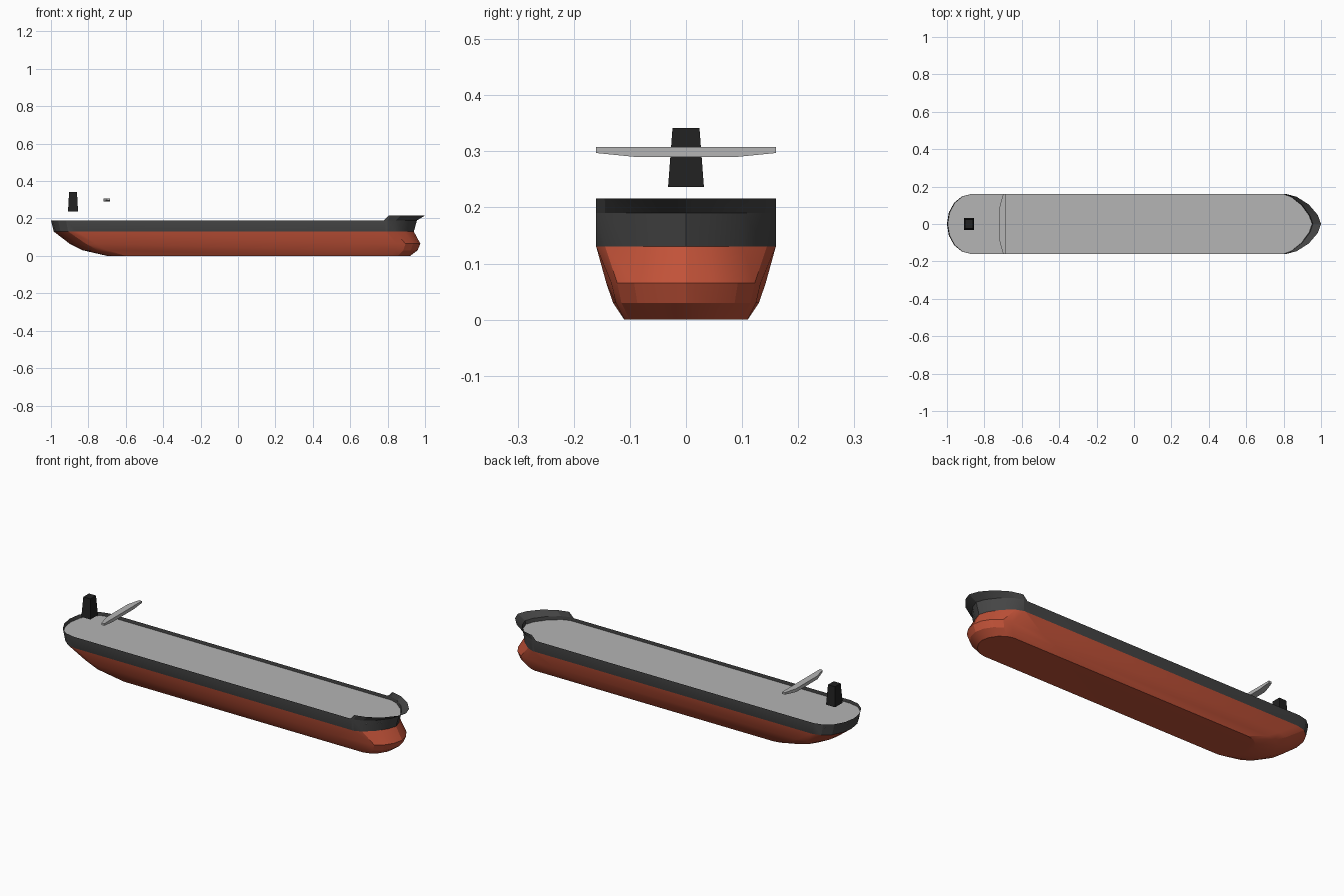
import bpy, bmesh
from math import sin, cos, pi, radians

cube = bpy.data.objects.get("Cube")
if cube:
    bpy.data.objects.remove(cube)


def material(name, r, g, b):
    m = bpy.data.materials.new(name)
    m.use_nodes = True
    m.diffuse_color = (r, g, b, 1)
    m.node_tree.nodes["Principled BSDF"].inputs["Base Color"].default_value = (r, g, b, 1)
    return m


red = material("hull red", 0.54, 0.085, 0.04)
dark = material("charcoal", 0.06, 0.06, 0.06)
grey = material("deck grey", 0.46, 0.46, 0.46)
black = material("funnel black", 0.015, 0.015, 0.015)


def finish(name, bm, mats, smooth=False):
    bmesh.ops.recalc_face_normals(bm, faces=bm.faces[:])
    mesh = bpy.data.meshes.new(name)
    bm.to_mesh(mesh)
    bm.free()
    for m in mats:
        mesh.materials.append(m)
    ob = bpy.data.objects.new(name, mesh)
    bpy.context.collection.objects.link(ob)
    if smooth:
        bpy.ops.object.select_all(action='DESELECT')
        ob.select_set(True)
        bpy.context.view_layer.objects.active = ob
        bpy.ops.object.shade_smooth_by_angle(angle=radians(20))
    return ob


def rounded_end(start, tip, beam, power, steps):
    """Half outline of a rounded end, from the side to the tip."""
    angles = [pi / 2 * i / steps for i in range(steps + 1)]
    return [(start + (tip - start) * max(sin(a), 0) ** (2 / power),
             beam * max(cos(a), 0) ** (2 / power) if i < steps else 0)
            for i, a in enumerate(angles)]


def ring(bm, half, z):
    """Closed outline from a half outline whose ends lie on the centreline."""
    points = half + [(x, -y) for x, y in half[-2:0:-1]]
    return [bm.verts.new((x, y, z)) for x, y in points]


def loft(bm, lower, upper, mat=0):
    n = len(lower)
    for i in range(n):
        j = (i + 1) % n
        bm.faces.new((lower[i], lower[j], upper[j], upper[i])).material_index = mat


def hull_half(stern_tip, stern_end, beam, crease, bow_start, bow_beam, bow_tip, power):
    stern = rounded_end(stern_end, stern_tip, beam, 2, 4)[::-1]
    return stern + [(crease, beam)] + rounded_end(bow_start, bow_tip, bow_beam, power, 4)


# Hull levels: height, then the outline of each waterline
levels = [
    (0.0, hull_half(-0.70, -0.60, 0.11, 0.46, 0.82, 0.11, 0.92, 1.8)),
    (0.03, hull_half(-0.83, -0.70, 0.13, 0.57, 0.84, 0.125, 0.96, 1.9)),
    (0.065, hull_half(-0.90, -0.76, 0.142, 0.68, 0.85, 0.133, 0.975, 1.9)),
    (0.13, hull_half(-0.985, -0.86, 0.16, 0.785, 0.80, 0.16, 0.94, 1.5)),
    (0.19, hull_half(-1.0, -0.87, 0.16, 0.785, 0.80, 0.16, 0.957, 1.5)),
]
bm = bmesh.new()
rings = [ring(bm, half, z) for z, half in levels]
bm.faces.new(rings[0])
for k in range(len(rings) - 1):
    loft(bm, rings[k], rings[k + 1], 1 if levels[k][0] > 0.1 else 0)
finish("hull", bm, [red, dark], True)

# Main deck, set a little below the hull rim
bm = bmesh.new()
deck_half = [tuple(a + (b - a) * 0.7 for a, b in zip(p, q))
             for p, q in zip(levels[3][1], levels[4][1])]
bm.faces.new(ring(bm, deck_half, 0.172))
finish("main_deck", bm, [grey])

# Raised, flared bulwark round the bow
bm = bmesh.new()
low = [(0.78, 0.16)] + rounded_end(0.80, 0.957, 0.16, 1.5, 4)
high = [(0.805, 0.16)] + rounded_end(0.815, 1.0, 0.16, 1.6, 4)
low += [(x, -y) for x, y in low[-2::-1]]
high += [(x, -y) for x, y in high[-2::-1]]
a = [bm.verts.new((x, y, 0.19)) for x, y in low]
b = [bm.verts.new((x, y, 0.216)) for x, y in high]
for i in range(len(a) - 1):
    bm.faces.new((a[i], a[i + 1], b[i + 1], b[i]))
finish("bow_bulwark", bm, [dark], True)

# Bridge wing: a slim beam with tapered ends
bm = bmesh.new()
sections = []
for y, aft, base in ((-0.16, -0.70, 0.297), (-0.09, -0.719, 0.29),
                     (0.09, -0.719, 0.29), (0.16, -0.70, 0.297)):
    corners = ((aft, base), (-0.684, base), (-0.684, 0.308), (aft, 0.308))
    sections.append([bm.verts.new((x, y, z)) for x, z in corners])
for s, t in zip(sections, sections[1:]):
    loft(bm, s, t)
bm.faces.new(sections[0])
bm.faces.new(sections[-1])
finish("bridge_wing", bm, [grey])

# Funnel: a tapered box
bm = bmesh.new()
ends = []
for z, dx, dy in ((0.236, 0.027, 0.032), (0.342, 0.021, 0.024)):
    ends.append([bm.verts.new((-0.882 + sx * dx, sy * dy, z))
                 for sx, sy in ((-1, -1), (1, -1), (1, 1), (-1, 1))])
    bm.faces.new(ends[-1])
loft(bm, *ends)
finish("funnel", bm, [black])
